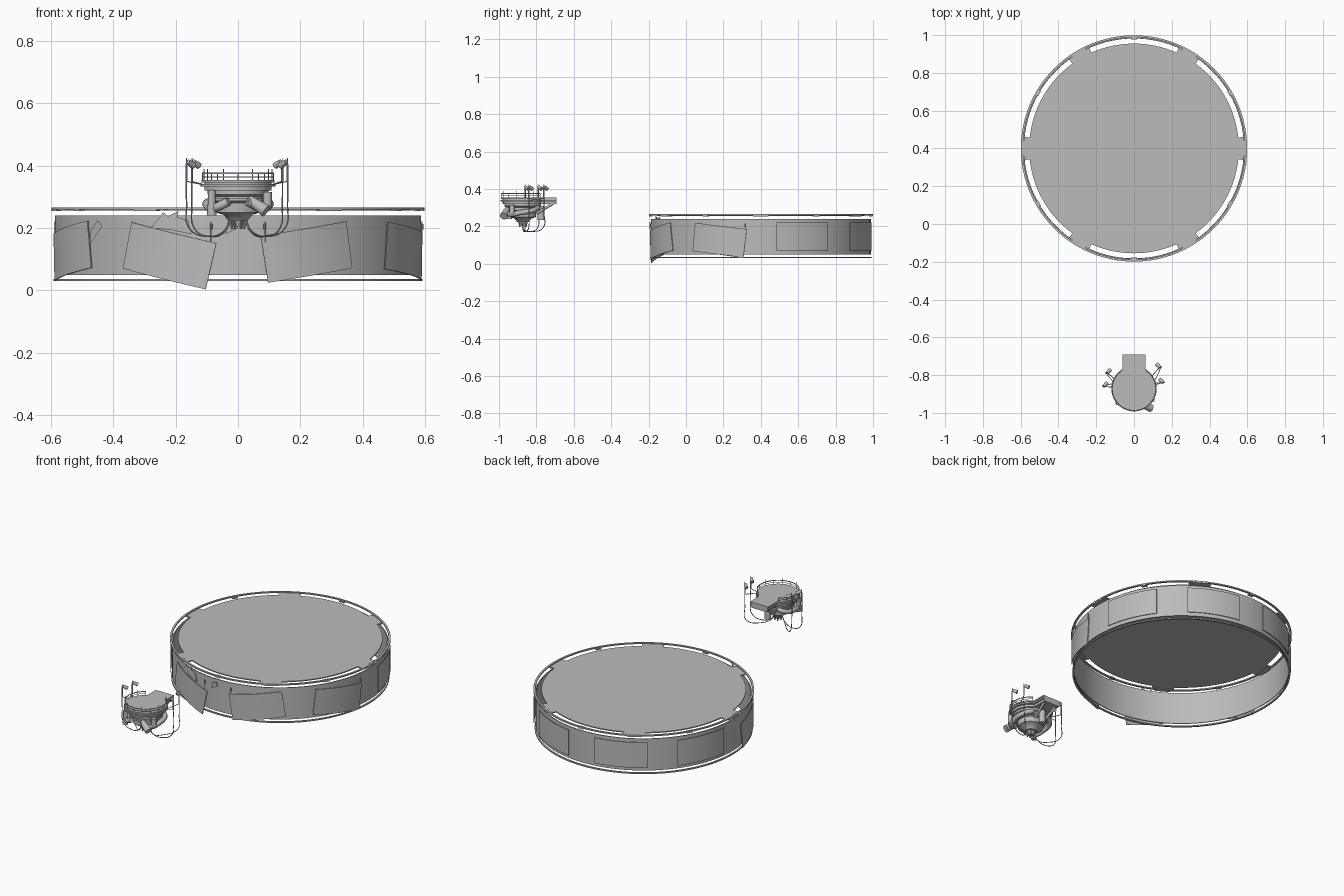
import bpy, bmesh, math
from mathutils import Vector

if "Cube" in bpy.data.objects:
    bpy.data.objects.remove(bpy.data.objects["Cube"])

grey = bpy.data.materials.new("hull_grey")
grey.diffuse_color = (0.5, 0.5, 0.5, 1)
grey.use_nodes = True
grey.node_tree.nodes["Principled BSDF"].inputs["Base Color"].default_value = grey.diffuse_color
ARENA = (0, 0.4)      # ring centre
POD = (0, -0.872)     # platform centre
rad = math.radians


def finish(name, verts, faces, smooth=True):
    me = bpy.data.meshes.new(name)
    me.from_pydata([tuple(v) for v in verts], [], faces)
    bm = bmesh.new()
    bm.from_mesh(me)
    bmesh.ops.recalc_face_normals(bm, faces=bm.faces)
    bm.to_mesh(me)
    bm.free()
    ob = bpy.data.objects.new(name, me)
    bpy.context.collection.objects.link(ob)
    me.materials.append(grey)
    if smooth:
        bpy.ops.object.select_all(action='DESELECT')
        ob.select_set(True)
        bpy.context.view_layer.objects.active = ob
        bpy.ops.object.shade_smooth_by_angle(angle=rad(35))
    return ob


def lathe(name, centre, profile, n=96, a0=0, a1=360):
    """Revolve a closed (radius, z) loop, wholly or over an arc."""
    full = a1 - a0 >= 360
    rows, m = (n if full else n + 1), len(profile)
    verts, faces = [], []
    for i in range(rows):
        a = rad(a0 + (a1 - a0) * i / n)
        verts += [(centre[0] + r * math.cos(a), centre[1] + r * math.sin(a), z) for r, z in profile]
    for i in range(n):
        j = (i + 1) % rows
        for k in range(m):
            l = (k + 1) % m
            faces.append((i * m + k, j * m + k, j * m + l, i * m + l))
    if not full:
        faces += [tuple(range(m)), tuple(n * m + k for k in range(m))]
    return finish(name, verts, faces)


def band(name, centre, r0, r1, z0, z1, **kw):
    return lathe(name, centre, [(r0, z0), (r1, z0), (r1, z1), (r0, z1)], **kw)


def prism(name, outline, z0, z1):
    n = len(outline)
    verts = [(x, y, z) for z in (z0, z1) for x, y in outline]
    faces = [tuple(range(n)), tuple(range(n, 2 * n))]
    faces += [(i, (i + 1) % n, n + (i + 1) % n, n + i) for i in range(n)]
    return finish(name, verts, faces, False)


def rod(name, p, q, r, r2=None, n=12):
    p, q = Vector(p), Vector(q)
    rot = (q - p).to_track_quat('Z', 'Y')
    verts = [c + rot @ Vector((s * math.cos(2 * math.pi * i / n), s * math.sin(2 * math.pi * i / n), 0))
             for c, s in ((p, r), (q, r2 or r)) for i in range(n)]
    faces = [tuple(range(n)), tuple(range(n, 2 * n))]
    faces += [(i, (i + 1) % n, n + (i + 1) % n, n + i) for i in range(n)]
    return finish(name, verts, faces)


def cable(name, pts, r):
    cu = bpy.data.curves.new(name, 'CURVE')
    cu.dimensions, cu.bevel_depth, cu.bevel_resolution, cu.resolution_u = '3D', r, 2, 8
    cu.use_fill_caps = True
    sp = cu.splines.new('BEZIER')
    sp.bezier_points.add(len(pts) - 1)
    for b, p in zip(sp.bezier_points, pts):
        b.co = p
        b.handle_left_type = b.handle_right_type = 'AUTO'
    cu.materials.append(grey)
    ob = bpy.data.objects.new(name, cu)
    bpy.context.collection.objects.link(ob)


def arc(centre, r, a0, a1, n):
    return [(centre[0] + r * math.cos(rad(a0 + (a1 - a0) * i / n)),
             centre[1] + r * math.sin(rad(a0 + (a1 - a0) * i / n))) for i in range(n + 1)]


# --- Big ring: wall, rims and floor disc with six tabs
band("ring_wall", ARENA, 0.583, 0.588, 0.05, 0.24)
band("top_rim", ARENA, 0.588, 0.599, 0.259, 0.266)
band("bottom_rim", ARENA, 0.582, 0.592, 0.03, 0.037)
outline = []
for k in range(6):
    outline += arc(ARENA, 0.584, 60 * k - 6, 60 * k + 6, 4)
    outline += arc(ARENA, 0.555, 60 * k + 6, 60 * k + 54, 16)
prism("arena_disc", outline, 0.257, 0.263)
for k in range(6):
    band("rim_clip", ARENA, 0.578, 0.598, 0.254, 0.262, n=3, a0=60 * k + 28.5, a1=60 * k + 31.5)
    band("rim_bracket", ARENA, 0.57, 0.598, 0.254, 0.26, n=6, a0=60 * k - 4, a1=60 * k + 4)


# --- Curved armour panels, the front ones hanging crooked
def panel(name, angle, z, tilt, r, hu=0.15, hv=0.076, n=12):
    verts, faces = [], []
    for rr in (r, r + 0.004):
        for v in (-hv, hv):
            for i in range(n + 1):
                u = hu * (2 * i / n - 1)
                c, s = math.cos(rad(tilt)), math.sin(rad(tilt))
                a = rad(angle) + (u * c - v * s) / r
                verts.append((rr * math.cos(a), 0.4 + rr * math.sin(a), z + u * s + v * c))
    m = n + 1
    for i in range(n):
        faces += [(i, i + 1, m + i + 1, m + i), (2 * m + i, 2 * m + i + 1, 3 * m + i + 1, 3 * m + i),
                  (i, i + 1, 2 * m + i + 1, 2 * m + i), (m + i, m + i + 1, 3 * m + i + 1, 3 * m + i)]
    faces += [(0, m, 3 * m, 2 * m), (n, m + n, 3 * m + n, 2 * m + n)]
    finish(name, verts, faces)


crooked = {4: (0.127, 8), 5: (0.111, -13), 6: (0.123, 9), 7: (0.127, -6.5)}
for k in range(8):
    z, tilt = crooked.get(k, (0.145, 0))
    panel("armour_panel", 22.5 + 45 * k, z, tilt, 0.593)


# --- Torn sheet scraps and short aerials on the front of the wall
def scrap(name, pts):
    """Jagged plate from (x, z) points wrapped onto the front of the wall."""
    n = len(pts)
    verts = [(x, 0.4 - math.sqrt(r * r - x * x), z) for r in (0.591, 0.595) for x, z in pts]
    faces = [tuple(range(n)), tuple(range(n, 2 * n))]
    faces += [(i, (i + 1) % n, n + (i + 1) % n, n + i) for i in range(n)]
    finish(name, verts, faces, False)


scrap("torn_scrap", [(-0.28, 0.2), (-0.26, 0.225), (-0.24, 0.25), (-0.225, 0.238), (-0.21, 0.245),
                     (-0.19, 0.255), (-0.195, 0.235), (-0.16, 0.225), (-0.15, 0.18), (-0.22, 0.195)])
scrap("side_scrap", [(-0.475, 0.15), (-0.435, 0.205), (-0.45, 0.225), (-0.475, 0.19)])
scrap("centre_scrap", [(-0.04, 0.18), (0.0, 0.2), (-0.005, 0.225), (-0.035, 0.215)])
for a in (-98.3, -81.7, -8):
    x, y = 0.597 * math.cos(rad(a)), 0.4 + 0.597 * math.sin(rad(a))
    rod("wall_aerial", (x, y, 0.155), (x, y, 0.22), 0.0015, n=6)
    rod("aerial_knob", (x, y, 0.195), (x, y, 0.213), 0.004, n=8)

# --- Platform deck: keyhole outline in stacked plates
PX, PY = POD
for z0, z1, r, w in ((0.346, 0.354, 0.117, 0.06), (0.334, 0.342, 0.12, 0.061), (0.32, 0.346, 0.108, 0.052)):
    a = math.degrees(math.acos(w / r))
    prism("deck_plate", [(w, -0.692)] + arc(POD, r, a, a - 360 + 2 * (90 - a), 48) + [(-w, -0.692)], z0, z1)

# Railing
band("hand_rail", POD, 0.113, 0.116, 0.374, 0.378, n=40, a0=125, a1=415)
band("middle_rail", POD, 0.1135, 0.1155, 0.363, 0.365, n=40, a0=125, a1=415)
for i in range(13):
    x, y = arc(POD, 0.1145, 125, 415, 12)[i]
    rod("rail_post", (x, y, 0.35), (x, y, 0.39 if i % 2 else 0.378), 0.0016, n=6)

# Underside: stepped hull and nozzle
lathe("platform_hull", POD, [(0.001, 0.322), (0.098, 0.322), (0.098, 0.308), (0.085, 0.302), (0.085, 0.285),
                             (0.072, 0.28), (0.07, 0.25), (0.045, 0.242), (0.032, 0.225), (0.001, 0.225)], n=40)
band("hull_collar", POD, 0.07, 0.09, 0.287, 0.296, n=40)
rod("nozzle", (PX, PY, 0.23), (PX, PY, 0.205), 0.022, 0.014, 16)
for i in range(6):
    x, y = arc(POD, 0.03, 0, 300, 5)[i]
    rod("nozzle_pipe", (x, y, 0.245), (PX + (x - PX) * 0.6, PY + (y - PY) * 0.6, 0.197), 0.004, n=8)

# Fat pipes, tanks and thrusters around the hull
for s in (-1, 1):
    cable("side_pipe", [(PX + s * 0.05, -0.79, 0.3), (PX + s * 0.09, -0.82, 0.285), (PX + s * 0.1, -0.88, 0.275),
                        (PX + s * 0.075, -0.945, 0.265), (PX + s * 0.03, -0.965, 0.285)], 0.014)
    rod("neck_strut", (s * 0.04, -0.71, 0.322), (s * 0.03, -0.8, 0.27), 0.007)
rod("left_tank", (-0.084, -0.945, 0.242), (-0.084, -0.945, 0.322), 0.012)
rod("left_tank_base", (-0.084, -0.945, 0.24), (-0.084, -0.945, 0.275), 0.015)
rod("right_thruster", (0.035, -0.955, 0.292), (0.09, -0.975, 0.255), 0.014, 0.021, 16)
rod("right_tank", (0.095, -0.93, 0.265), (0.095, -0.93, 0.315), 0.014)
rod("rear_tank", (0.0, -0.775, 0.235), (0.0, -0.775, 0.31), 0.018)

# --- Hanging cables, lamp poles and lamps
for s in (-1, 1):
    for dx, y in ((0.165, -0.86 if s < 0 else -0.84), (0.148, -0.79 if s < 0 else -0.76)):
        x = s * (dx if s < 0 else dx - 0.006)
        cable("hanging_cable", [(x, y, 0.4), (x, y, 0.28), (x * 0.95, y, 0.2), (x * 0.6, (y + PY) / 2, 0.173),
                                (x * 0.28, PY, 0.19), (x * 0.15, PY, 0.235)], 0.0022)
        rod("pole_sleeve", (x, y, 0.35), (x, y, 0.405), 0.0035, n=8)
        rod("pole_tip", (x, y, 0.4), (x, y, 0.425), 0.0015, n=6)
        rod("pole_arm", (x, y, 0.35), (PX + s * 0.105, PY + 0.03, 0.338), 0.0018, n=6)
        rod("lamp", (x - s * 0.004, y, 0.413), (x - s * 0.022, y + 0.018, 0.4), 0.008, 0.011, 12)
